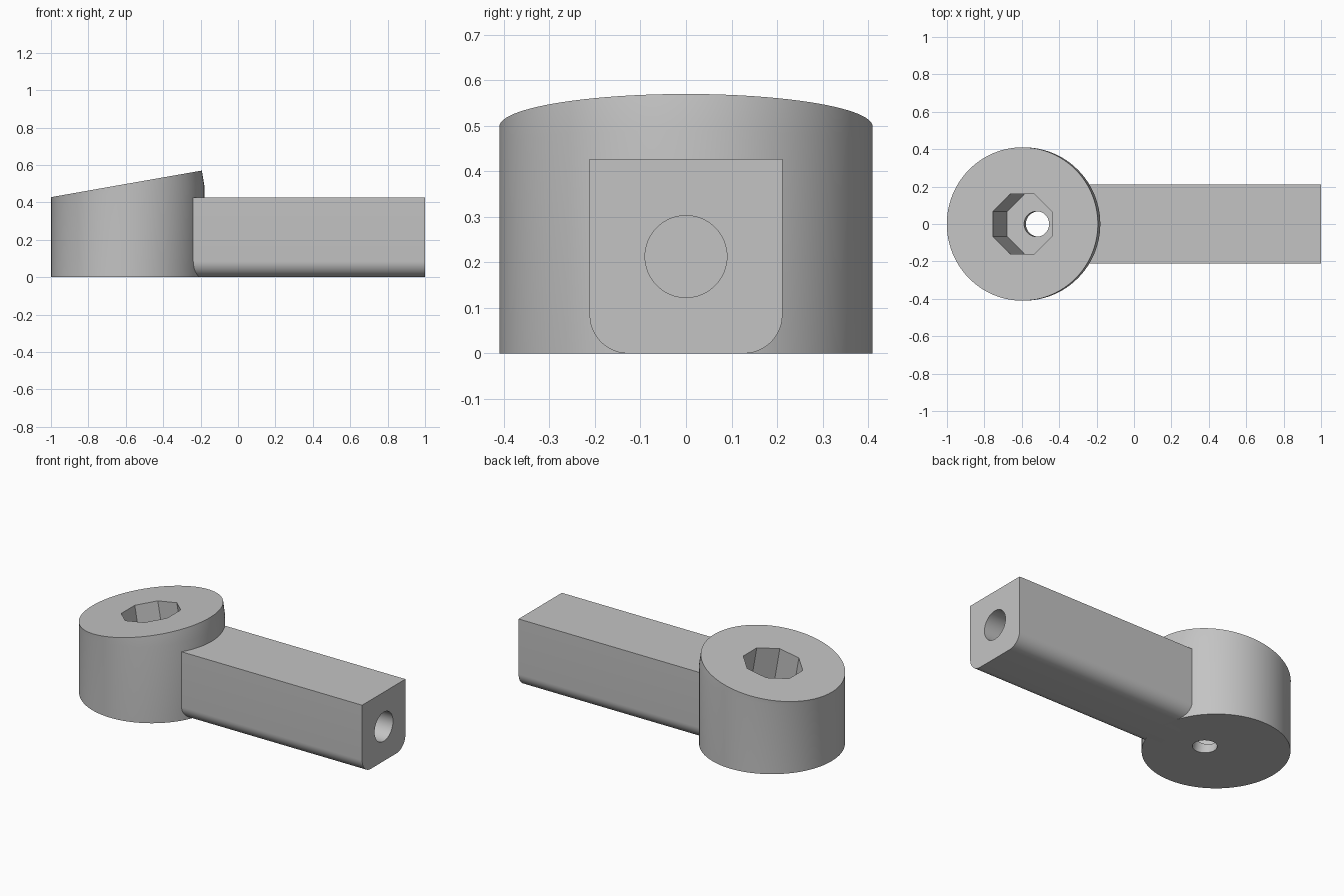
import bpy, bmesh
from math import radians, sin, cos, pi
from mathutils import Matrix, Vector

cube = bpy.data.objects.get("Cube")
if cube:
    bpy.data.objects.remove(cube)

grey = bpy.data.materials.new("plain grey")
grey.use_nodes = True
colour = (0.55, 0.55, 0.55, 1)
grey.diffuse_color = colour
grey.node_tree.nodes["Principled BSDF"].inputs["Base Color"].default_value = colour

TILT = Matrix.Rotation(radians(-10), 4, 'Y')
RADIUS, HEIGHT, ARM_HALF = 0.41, 0.427, 0.212
FACE_CENTRE = Vector((-0.597, 0, 0.499))


def make_object(name, bm):
    bmesh.ops.recalc_face_normals(bm, faces=bm.faces)
    mesh = bpy.data.meshes.new(name)
    bm.to_mesh(mesh)
    bm.free()
    mesh.materials.append(grey)
    obj = bpy.data.objects.new(name, mesh)
    bpy.context.collection.objects.link(obj)
    return obj


def loft(name, rings):
    """Skin a closed solid through rings of points."""
    bm = bmesh.new()
    loops = [[bm.verts.new(p) for p in ring] for ring in rings]
    for a, b in zip(loops, loops[1:]):
        for i in range(len(a)):
            j = (i + 1) % len(a)
            bm.faces.new((a[i], a[j], b[j], b[i]))
    bm.faces.new(loops[0])
    bm.faces.new(loops[-1])
    return make_object(name, bm)


def prism(name, sides, radius, top, bottom, matrix, turn=0.0):
    angles = [turn + 2 * pi * i / sides for i in range(sides)]
    return loft(name, [[matrix @ Vector((radius * cos(a), radius * sin(a), z))
                        for a in angles] for z in (bottom, top)])


def cut(target, cutter):
    cutter.hide_render = True
    cutter.hide_viewport = True
    mod = target.modifiers.new(cutter.name, 'BOOLEAN')
    mod.operation = 'DIFFERENCE'
    mod.solver = 'EXACT'
    mod.object = cutter


def finish(obj):
    """Apply the cuts, remove the cutters and smooth the round sides."""
    bpy.ops.object.select_all(action='DESELECT')
    bpy.context.view_layer.objects.active = obj
    obj.select_set(True)
    for mod in list(obj.modifiers):
        cutter = mod.object
        bpy.ops.object.modifier_apply(modifier=mod.name)
        bpy.data.objects.remove(cutter)
    bpy.ops.object.shade_smooth_by_angle(angle=radians(30))


# Round head: upright cylinder that blends into a tilted round face
base, shoulder, face = [], [], []
for i in range(96):
    a = 2 * pi * i / 96
    c, s = RADIUS * cos(a), RADIUS * sin(a)
    base.append((c - 0.59, s, 0))
    shoulder.append((c - 0.59, s, 0.42 + 0.035 * (1 + cos(a))))
    face.append(FACE_CENTRE + TILT @ Vector((c, s, 0)))
head = loft("head", [base, shoulder, face])

# Octagonal socket and the small drain hole, both along the tilted axis
axis = Matrix.Translation(FACE_CENTRE) @ TILT
cut(head, prism("socket_cutter", 8, 0.16 / cos(pi / 8), 0.2, -0.44, axis, pi / 8))
cut(head, prism("drain_cutter", 48, 0.068, -0.3, -0.8, axis))
finish(head)

# Arm: square bar with rounded lower edges
corner = 0.085
profile = [(-ARM_HALF, HEIGHT), (ARM_HALF, HEIGHT)]
for side in (1, -1):
    arc = [(side * (ARM_HALF - corner + corner * cos(t)), corner - corner * sin(t))
           for t in (pi / 2 * k / 12 for k in range(13))]
    profile += arc if side == 1 else arc[::-1]
arm = loft("arm", [[(x, y, z) for y, z in profile] for x in (-0.3, 1.0)])

# Round bore in the free end of the arm
along = Matrix.Translation((1, 0, 0.213)) @ Matrix.Rotation(pi / 2, 4, 'Y')
cut(arm, prism("bore_cutter", 64, 0.09, 0.2, -0.8, along))
finish(arm)
